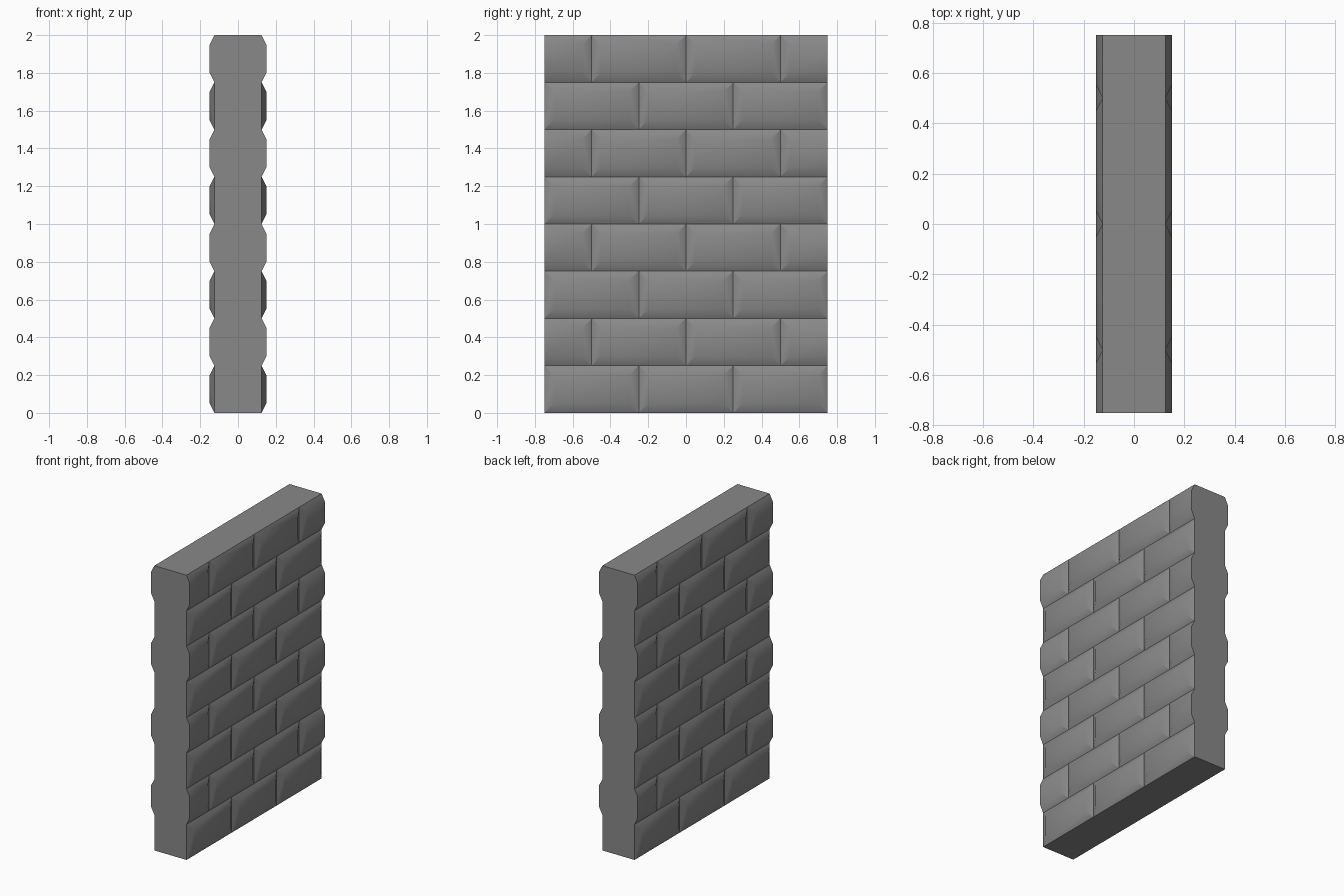
import bpy, bmesh

if "Cube" in bpy.data.objects:
    bpy.data.objects.remove(bpy.data.objects["Cube"])

HALF_LEN, CORE, FACE = 0.75, 0.125, 0.15   # half length, joint depth, brick face depth
ROW_H, ROWS, BEV = 0.25, 8, 0.05
FULL = [-0.75, -0.25, 0.25, 0.75]          # joints of full-brick rows
OFFSET = [-0.75, -0.5, 0.0, 0.5, 0.75]     # joints of staggered rows

bm = bmesh.new()


def face(points):
    return bm.faces.new([bm.verts.new(p) for p in points])


def joints(row):
    return OFFSET if row % 2 else FULL


def edge_points(row, other, y0, y1):
    # joint line between two rows, including the neighbour's joints
    ys = {y0, y1}
    if 0 <= other < ROWS:
        ys |= {y for y in joints(other) if y0 < y < y1}
    return sorted(ys)


def brick(side, row, y0, y1):
    z0, z1 = row * ROW_H, (row + 1) * ROW_H
    a, b = z0 + BEV, z1 - BEV
    # cut half bricks have no bevel at the wall end
    cut0 = row % 2 and y0 == -HALF_LEN
    cut1 = row % 2 and y1 == HALF_LEN
    i0 = y0 if cut0 else y0 + BEV
    i1 = y1 if cut1 else y1 - BEV
    c, f = side * CORE, side * FACE
    faces = [[(f, i0, a), (f, i1, a), (f, i1, b), (f, i0, b)]]
    for z, zi, other in ((z0, a, row - 1), (z1, b, row + 1)):
        faces.append([(c, y, z) for y in edge_points(row, other, y0, y1)]
                     + [(f, i1, zi), (f, i0, zi)])
    for y, yi, cut in ((y0, i0, cut0), (y1, i1, cut1)):
        if not cut:
            faces.append([(c, y, z0), (c, y, z1), (f, yi, b), (f, yi, a)])
    for pts in faces:
        face(pts)


# Bevelled bricks on both broad sides
for side in (-1, 1):
    for row in range(ROWS):
        ys = joints(row)
        for y0, y1 in zip(ys, ys[1:]):
            brick(side, row, y0, y1)

# End caps following the stepped profile
profile = [(CORE, 0.0)]
for row in range(ROWS):
    z0, z1 = row * ROW_H, (row + 1) * ROW_H
    if row % 2:
        profile += [(FACE, z0 + BEV), (FACE, z1 - BEV)]
    profile.append((CORE, z1))
for y in (-HALF_LEN, HALF_LEN):
    face([(x, y, z) for x, z in profile] + [(-x, y, z) for x, z in reversed(profile)])

# Top and bottom caps
for z in (0.0, ROWS * ROW_H):
    face([(-CORE, -HALF_LEN, z), (CORE, -HALF_LEN, z),
          (CORE, HALF_LEN, z), (-CORE, HALF_LEN, z)])

bmesh.ops.remove_doubles(bm, verts=bm.verts, dist=1e-4)
bmesh.ops.recalc_face_normals(bm, faces=bm.faces)
# make sure normals point outward even where seams are open
for f in bm.faces:
    f.normal_update()
    c = f.calc_center_median()
    n = f.normal
    if abs(n.x) > 0.5:
        outward = n.x * c.x
    elif abs(n.y) > 0.5:
        outward = n.y * c.y
    else:
        outward = n.z * (c.z - 1.0)
    if outward < 0:
        f.normal_flip()

mesh = bpy.data.meshes.new("brick_wall")
bm.to_mesh(mesh)
bm.free()
wall = bpy.data.objects.new("brick_wall", mesh)
bpy.context.collection.objects.link(wall)

# Dark grey stone
stone = bpy.data.materials.new("dark_stone")
stone.diffuse_color = (0.25, 0.25, 0.25, 1.0)
stone.use_nodes = True
stone.node_tree.nodes["Principled BSDF"].inputs["Base Color"].default_value = stone.diffuse_color
mesh.materials.append(stone)

bpy.context.view_layer.objects.active = wall
wall.select_set(True)
bpy.ops.object.shade_smooth_by_angle(angle=0.5236)
